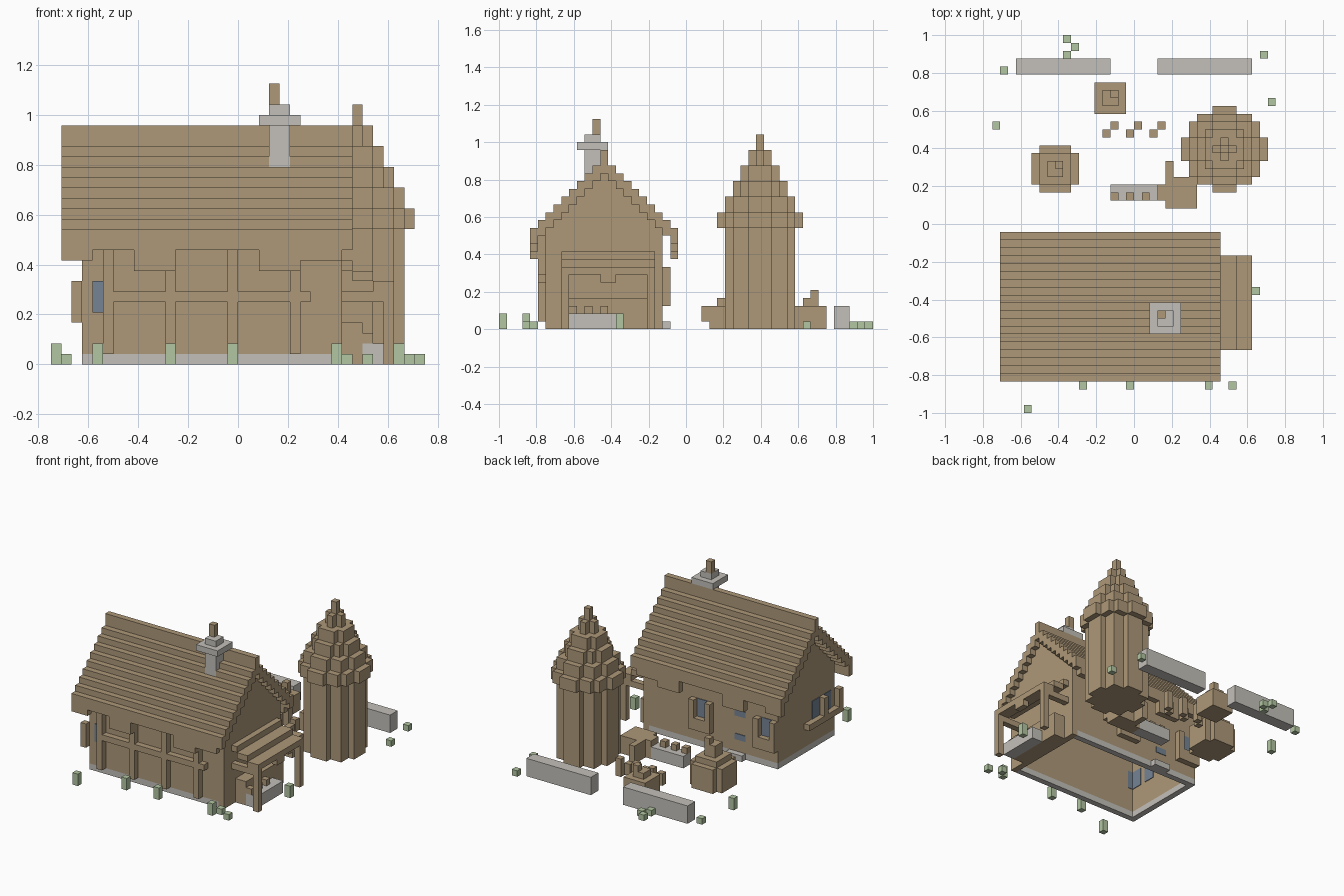
import bpy
import bmesh
from mathutils import Matrix, Vector

UNIT = 1 / 24  # edge length of one block

default_cube = bpy.data.objects.get("Cube")
if default_cube:
    bpy.data.objects.remove(default_cube, do_unlink=True)


def make_material(name, red, green, blue):
    material = bpy.data.materials.new(name)
    material.use_nodes = True
    colour = (red, green, blue, 1)
    material.diffuse_color = colour
    material.node_tree.nodes["Principled BSDF"].inputs["Base Color"].default_value = colour
    return material


wood = make_material("brown wood", .42, .315, .19)
stone = make_material("grey stone", .55, .53, .49)
leaf = make_material("green leaf", .45, .57, .36)
glass = make_material("blue glass", .18, .23, .3)


def blocks(name, material, *boxes):
    """One object out of boxes given as x, y and z ranges in block units."""
    bm = bmesh.new()
    for x0, x1, y0, y1, z0, z1 in boxes:
        low, high = Vector((x0, y0, z0)), Vector((x1, y1, z1))
        matrix = Matrix.Translation((low + high) / 2 * UNIT) @ Matrix.Diagonal((high - low) * UNIT).to_4x4()
        bmesh.ops.create_cube(bm, size=1, matrix=matrix)
    mesh = bpy.data.meshes.new(name)
    bm.to_mesh(mesh)
    bm.free()
    mesh.materials.append(material)
    obj = bpy.data.objects.new(name, mesh)
    bpy.context.collection.objects.link(obj)
    return obj


def disc(cx, cy, radius, bottom, top):
    """Rows of a round blocky layer centred on one block."""
    rows = []
    for dy in range(-radius, radius + 1):
        half = int(((radius + .25) ** 2 - dy * dy) ** .5)
        rows.append((cx - half, cx + half + 1, cy + dy, cy + dy + 1, bottom, top))
    return rows


# House walls, hollow and open underneath
west, east, south, north = -15, 10, -18, -3
blocks("stone_footing", stone,
       (west, east - 1, south, south + 1, 0, 1), (west, east - 1, north - 1, north, 0, 1),
       (west, west + 1, south, north, 0, 1))
blocks("house_walls", wood,
       (west, east, south, south + 1, 1, 13), (west, east, north - 1, north, 1, 13),
       (west, west + 1, south, north, 1, 12), (east - 1, east, south, north, 0, 12))

# Stepped roof with a gable under each end
ridge = -11
roof, gables = [(-17, 11, ridge, ridge + 1, 20, 23)], []
for step in range(-9, 10):
    y, top = ridge + step, 22 - abs(step)
    if step:
        roof.append((-17, 11, y, y + 1, top - 2, top))
    if abs(step) < 8:
        gables += [(x, x + 1, y, y + 1, 12, top - 1) for x in (west, east - 1)]
blocks("roof", wood, *roof)
blocks("gables", wood, *gables)

# Ragged boards hanging from both eaves
hangers = []
for y in (ridge - 9, ridge + 9):
    for x0, x1, low in ((-17, -14, 10), (-10, -6, 9), (2, 6, 9), (6, 10, 10)):
        hangers.append((x0, x1, y, y + 1, low, 11))
blocks("eave_boards", wood, *hangers)

# Front timber frame
blocks("front_posts", wood, *[(x, x + 1, south - 1, south, 1, 12) for x in (-13, -7, -1, 5)])
blocks("front_beam", wood, (-13, 7, south - 1, south, 6, 7))
blocks("front_window", glass, (-14, -13, south - .15, south + 1.1, 5, 8))

# Back windows with shutters and planters
for side, x in (("left", -2), ("right", -14)):
    blocks("back_window_" + side, glass, (x, x + 2, north - 1.1, north + .1, 5, 8))
    blocks("back_window_frame_" + side, wood,
           (x - 1, x, north, north + 1, 5, 8), (x + 2, x + 3, north, north + 1, 5, 8),
           (x - 1, x + 3, north, north + 1, 3, 5))

# Back door with two panes and a step
blocks("back_door_panes", glass, *[(-9, -7, north - 1.1, north + .1, z, z + 1) for z in (3, 7)])
blocks("back_step", stone, (-9, -6, north, north + 1, 0, 1))

# Side windows above one long sill
blocks("side_windows", glass, *[(west - .1, west + 1.1, y, y + 2, 5, 8) for y in (-17, -14)])
blocks("side_window_frames", wood, (west - 1, west, -19, -10, 4, 5),
       *[(west - 1, west, y, y + 1, 5, 8) for y in (-19, -15)])

# Chimney
blocks("chimney", stone, (3, 5, -13.05, -11, 19, 25), (2, 6, -14, -10, 23, 24))
blocks("chimney_pot", wood, (3, 4, -12, -11, 25, 27))

# Lean-to porch
blocks("porch_roof", wood, (east, 11, -16, -4, 9, 10), (11, 13, -16, -4, 8, 9), (13, 15, -16, -4, 7, 8))
porch = [(14, 15, -11, -9, 6, 7)]
for y in (-16, -5):
    porch += [(14, 15, y, y + 1, 0, 7), (east, 14, y, y + 1, 6, 7)]
blocks("porch_frame", wood, *porch)
blocks("porch_counter", stone, (12, 14, -15, -8, 0, 2))
blocks("porch_goods", wood, (east, 12, -15, -5, 0, 4),
       *[(12, 13, y, y + 1, 2, 3) for y in (-15, -13, -11)])

# Round tower with a stepped conical roof
cx, cy = 11, 9
blocks("tower_body", wood, *disc(cx, cy, 4, 0, 13))
cone = []
for radius in range(6):
    top = 25 - 2 * radius
    cone += disc(cx, cy, radius, top - 2, top)
blocks("tower_roof", wood, *cone)

# Stacked heaps in the yard
blocks("large_heap", wood, (-13, -7, 5, 9, 0, 4), (-12, -8, 4, 10, 0, 4),
       (-12, -8, 5, 9, 4, 5), (-11, -9, 6, 8, 5, 7), (-10, -9, 7, 8, 7, 8))
blocks("small_heap", wood, (-5, -1, 14, 18, 0, 3), (-4, -2, 15, 17, 3, 4), (-3, -2, 16, 17, 4, 5))

# Row of stakes
stakes = []
for x in (-4, -1, 2):
    stakes += [(x, x + 1, 11, 12, 0, 2), (x + 1, x + 2, 12, 13, 0, 3)]
blocks("yard_stakes", wood, *stakes)

# Stone bench, its pegs and the workbench beside it
blocks("stone_bench", stone, (-3, 3, 3, 5, 0, 2))
blocks("bench_pegs", wood, *[(x, x + 1, 3, 4, 2, 3) for x in (-3, -1, 1)])
blocks("workbench", wood, (4, 8, 2, 6, 1, 3), (4, 8, 3, 6, 0, 1), (3, 4, 3, 5, 0, 3),
       (4, 5, 6, 8, 0, 3))

# Boundary walls
for side, x in (("right", -15), ("left", 3)):
    blocks("boundary_wall_" + side, stone, (x, x + 12, 19, 21, 0, 3))

# Small plants, grouped by height
plants = {
    1: ((-9, 23), (-8, 22), (-9, 21), (-17, 19), (16, 21), (17, 15), (12, -21), (10, -20)),
    2: ((-18, 12), (15, -9), (-7, -21), (-1, -21), (9, -21), (-14, -24)),
}
for height, spots in plants.items():
    blocks("low_plants" if height == 1 else "tall_plants", leaf,
           *[(x, x + 1, y, y + 1, 0, height) for x, y in spots])
